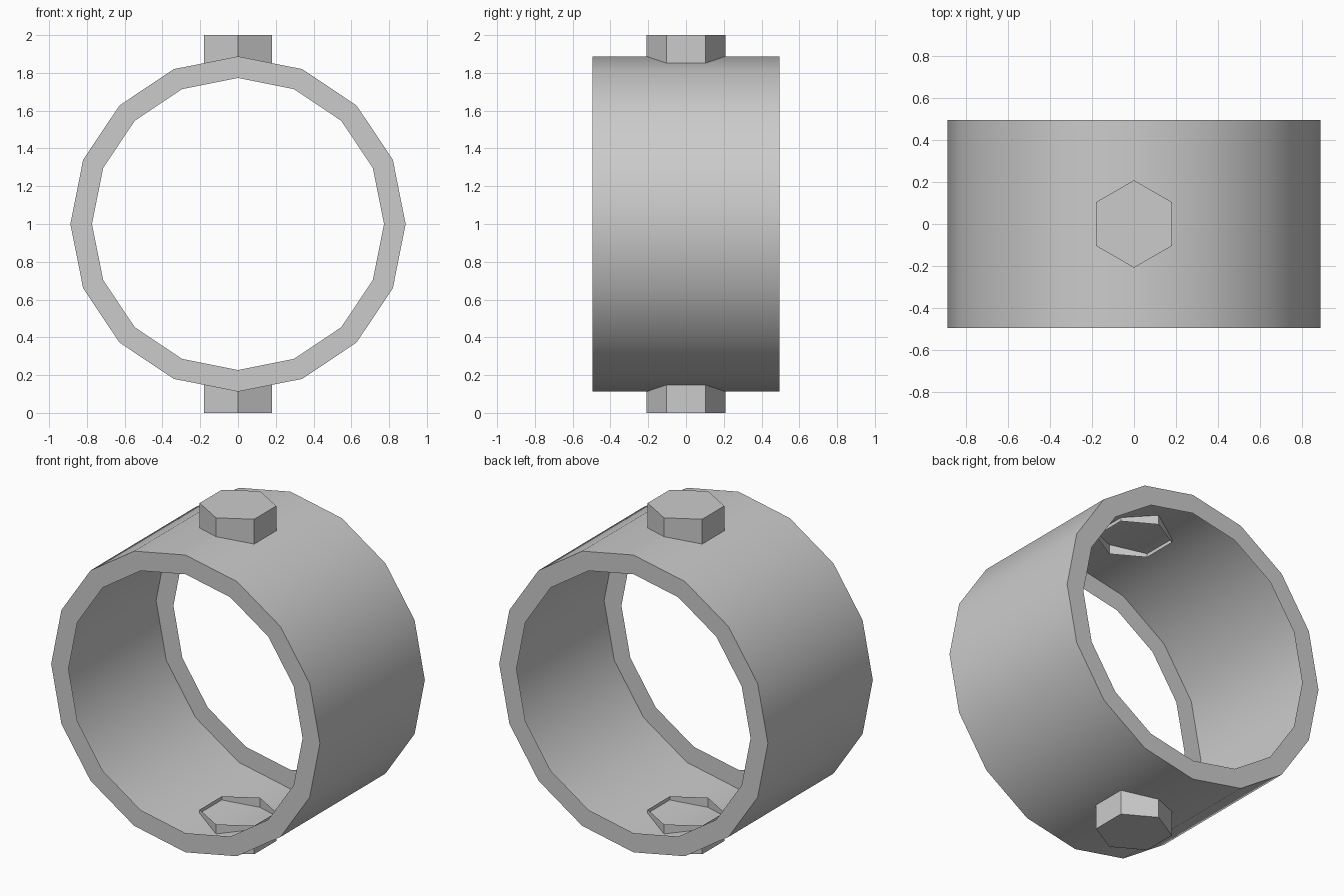
import bpy, bmesh, math
from mathutils import Matrix

cube = bpy.data.objects.get("Cube")
if cube:
    bpy.data.objects.remove(cube, do_unlink=True)

RADIUS, INNER, HALF_DEPTH = 0.8875, 0.773, 0.495
STUD_RADIUS, STUD_BASE = 0.208, 0.83

grey = bpy.data.materials.new("plain grey")
grey.use_nodes = True
colour = (0.6, 0.6, 0.6, 1)
grey.diffuse_color = colour
grey.node_tree.nodes["Principled BSDF"].inputs["Base Color"].default_value = colour


def loop(bm, sides, radius, height):
    """Ring of vertices around z, with a corner on +y."""
    steps = [math.tau * i / sides for i in range(sides)]
    return [bm.verts.new((radius * math.sin(a), radius * math.cos(a), height)) for a in steps]


def bridge(bm, lower, upper):
    for i in range(len(lower)):
        j = (i + 1) % len(lower)
        bm.faces.new((lower[i], lower[j], upper[j], upper[i]))


def finish(bm, name, matrix, smooth):
    bmesh.ops.recalc_face_normals(bm, faces=bm.faces)
    bm.transform(matrix)
    mesh = bpy.data.meshes.new(name)
    bm.to_mesh(mesh)
    bm.free()
    mesh.materials.append(grey)
    if smooth:
        mesh.shade_smooth()
        mesh.set_sharp_from_angle(angle=math.radians(35))
    obj = bpy.data.objects.new(name, mesh)
    bpy.context.collection.objects.link(obj)


centre = Matrix.Translation((0, 0, 1))

# Thin outer band with a flat inward flange at each end
bm = bmesh.new()
profile = [(INNER, -HALF_DEPTH), (RADIUS, -HALF_DEPTH), (RADIUS, HALF_DEPTH), (INNER, HALF_DEPTH)]
loops = [loop(bm, 16, r, h) for r, h in profile]
for lower, upper in zip(loops, loops[1:]):
    bridge(bm, lower, upper)
finish(bm, "band", centre @ Matrix.Rotation(math.pi / 2, 4, "X"), True)

# Hexagonal studs through the band, capped outside and open inside
for name, turn in (("top_stud", 0), ("bottom_stud", math.pi)):
    bm = bmesh.new()
    base = loop(bm, 6, STUD_RADIUS, STUD_BASE)
    cap = loop(bm, 6, STUD_RADIUS, 1)
    bridge(bm, base, cap)
    bm.faces.new(cap)
    finish(bm, name, centre @ Matrix.Rotation(turn, 4, "X"), False)
